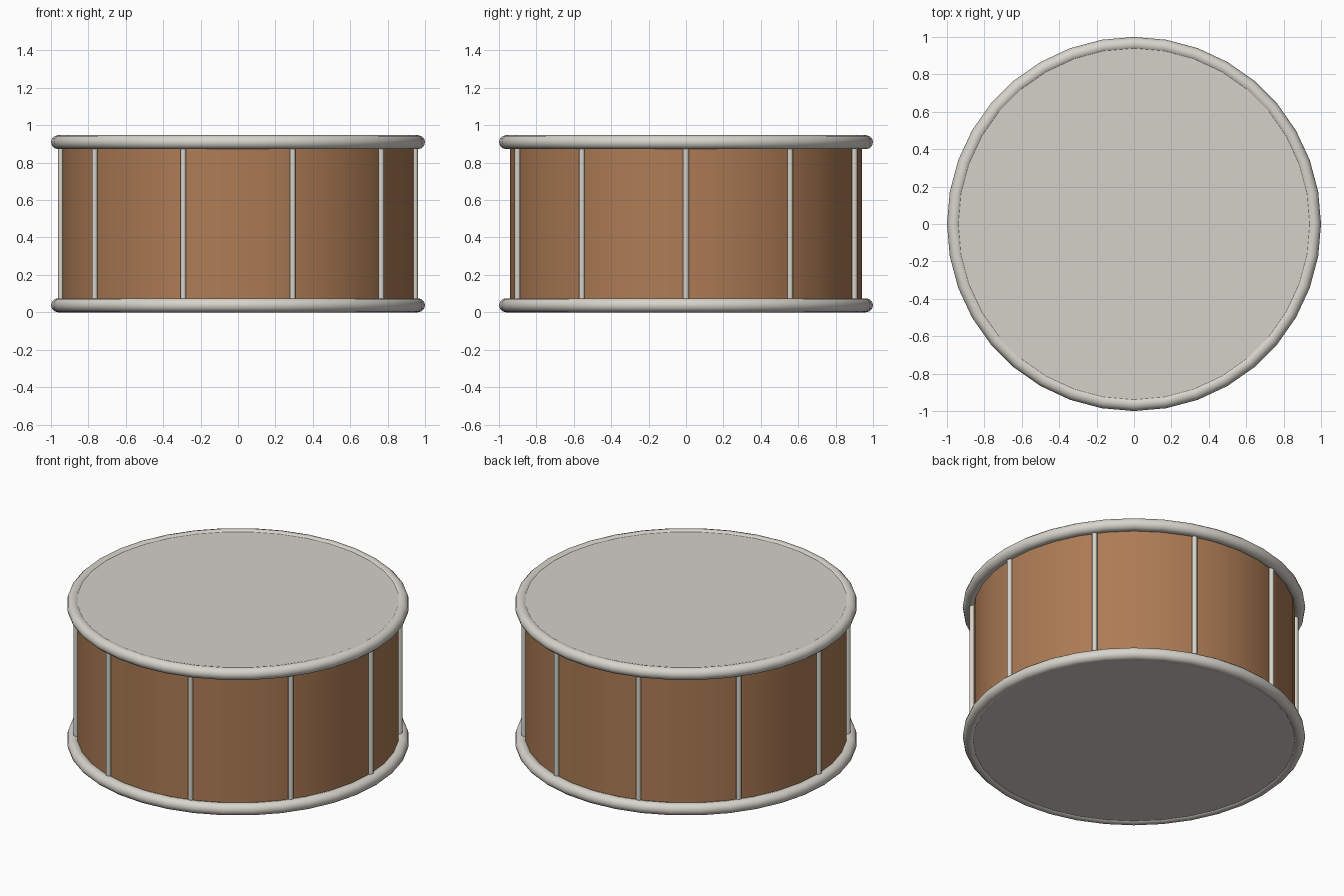
import bpy, math

if "Cube" in bpy.data.objects:
    bpy.data.objects.remove(bpy.data.objects["Cube"])

SIDES = 36


def material(name, rgb):
    m = bpy.data.materials.new(name)
    m.diffuse_color = (*rgb, 1)
    m.use_nodes = True
    m.node_tree.nodes["Principled BSDF"].inputs["Base Color"].default_value = m.diffuse_color
    return m


wood = material("brown wood", (0.42, 0.20, 0.09))
metal = material("pale metal", (0.68, 0.66, 0.60))
skin = material("pale skin", (0.66, 0.64, 0.59))


def finish(name, mat):
    ob = bpy.context.object
    ob.name = name
    ob.data.materials.append(mat)
    bpy.ops.object.shade_smooth_by_angle(angle=math.radians(40))
    return ob


def cylinder(name, mat, radius, z0, z1, x=0, y=0, sides=SIDES, fill='NGON'):
    bpy.ops.mesh.primitive_cylinder_add(vertices=sides, radius=radius, depth=z1 - z0,
                                        end_fill_type=fill,
                                        location=(x, y, (z0 + z1) / 2))
    return finish(name, mat)


# Wooden shell
cylinder("shell", wood, 0.94, 0.04, 0.907, fill='NOTHING')

# Drum heads, flush inside the hoops
cylinder("top_head", skin, 0.942, 0.907, 0.938)
cylinder("bottom_head", skin, 0.942, 0.009, 0.04)

# Rounded hoops
for name, z in (("bottom_hoop", 0.0375), ("top_hoop", 0.9095)):
    bpy.ops.mesh.primitive_torus_add(major_segments=SIDES, minor_segments=12,
                                     major_radius=0.9625, minor_radius=0.0375,
                                     location=(0, 0, z))
    finish(name, metal)

# Ten tension rods around the shell
for i in range(10):
    a = math.tau * i / 10
    cylinder(f"tension_rod_{i + 1}", metal, 0.015, 0.04, 0.907,
             0.947 * math.cos(a), 0.947 * math.sin(a), sides=12)
